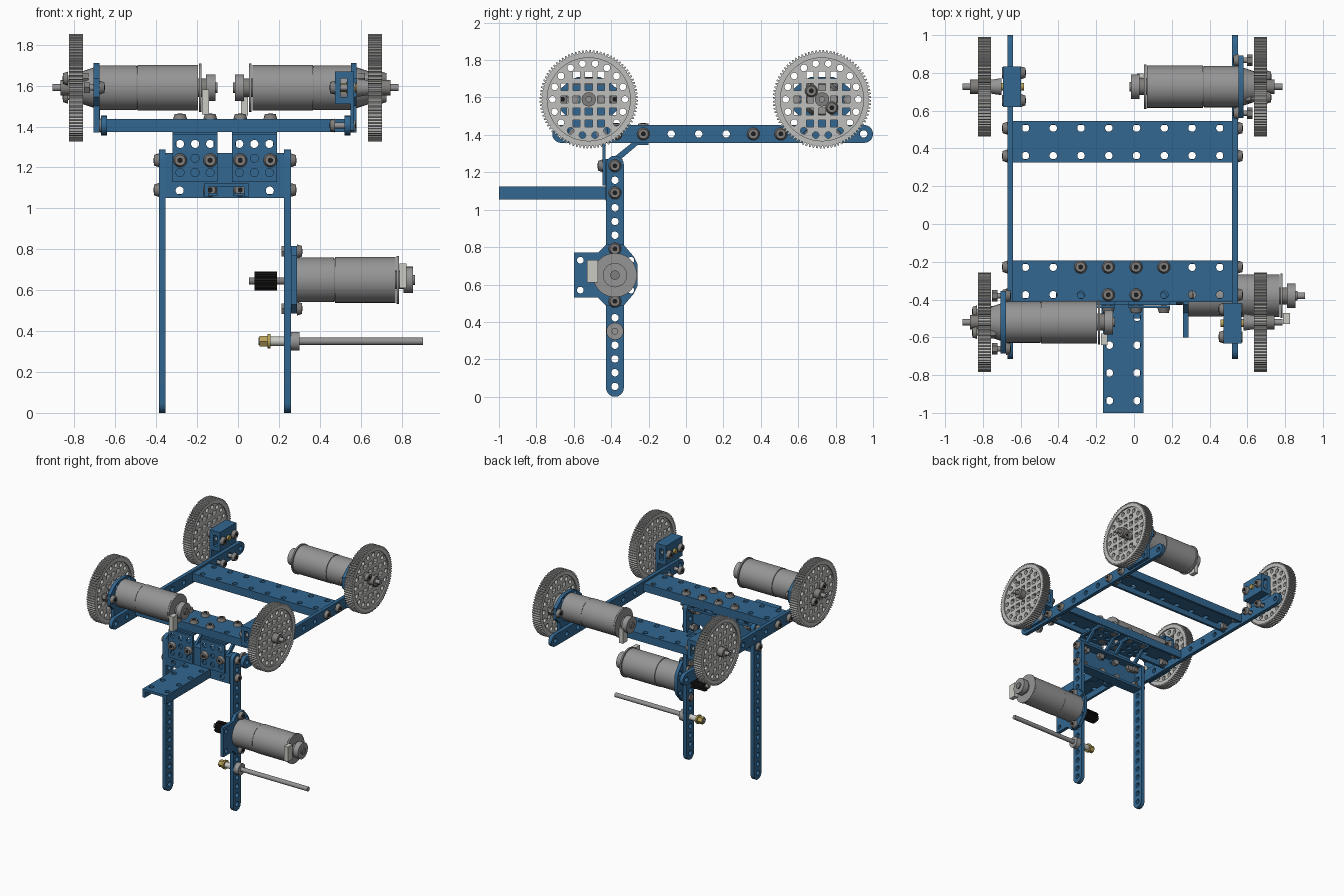
import bpy, bmesh, math
from mathutils import Matrix, Vector

if "Cube" in bpy.data.objects:
    bpy.data.objects.remove(bpy.data.objects["Cube"])

def material(name, r, g, b):
    m = bpy.data.materials.new(name)
    m.use_nodes = True
    m.diffuse_color = (r, g, b, 1)
    m.node_tree.nodes["Principled BSDF"].inputs["Base Color"].default_value = (r, g, b, 1)
    return m

BLUE = material("blue_metal", .032, .135, .28)
GREY = material("motor_grey", .30, .30, .30)
LIGHT = material("gear_grey", .52, .52, .51)
STEEL = material("bolt_steel", .22, .21, .20)
BLACK = material("black_plastic", .012, .012, .012)
BRASS = material("brass", .48, .36, .10)
PALE = material("pale_plastic", .60, .60, .56)

# Plate orientations: facing the side, the front or the top
SIDE = Matrix(((0, 0, 1), (1, 0, 0), (0, 1, 0))).to_4x4()
FRONT = Matrix.Rotation(math.pi / 2, 4, 'X')
TOP = Matrix.Identity(4)
parts = []

def add(name, mesh, mat, matrix=TOP):
    ob = bpy.data.objects.new(name, mesh)
    bpy.context.scene.collection.objects.link(ob)
    mesh.materials.clear()
    mesh.materials.append(mat)
    mesh.transform(matrix)
    parts.append(ob)
    return ob

def circle(c, r, n=14):
    return [(c[0] + r * math.cos(2 * math.pi * i / n), c[1] + r * math.sin(2 * math.pi * i / n)) for i in range(n)]

def rect(x0, x1, y0, y1):
    return [(x0, y0), (x1, y0), (x1, y1), (x0, y1)]

def capsule(p, q, r, n=10):
    a = math.atan2(q[1] - p[1], q[0] - p[0]) - math.pi / 2
    arc = lambda c, s: [(c[0] + r * math.cos(s + math.pi * i / n), c[1] + r * math.sin(s + math.pi * i / n))
                        for i in range(n + 1)]
    return arc(q, a) + arc(p, a + math.pi)

def plate(name, outline, holes, t, mat, orient, pos):
    """Flat plate with cut holes, centred on its thickness."""
    cu = bpy.data.curves.new(name, 'CURVE')
    cu.dimensions = '2D'
    cu.fill_mode = 'BOTH'
    cu.extrude = t / 2
    for loop in [outline] + holes:
        s = cu.splines.new('POLY')
        s.points.add(len(loop) - 1)
        for p, c in zip(s.points, loop):
            p.co = (c[0], c[1], 0, 1)
        s.use_cyclic_u = True
    tmp = bpy.data.objects.new(name, cu)
    bpy.context.scene.collection.objects.link(tmp)
    dg = bpy.context.evaluated_depsgraph_get()
    mesh = bpy.data.meshes.new_from_object(tmp.evaluated_get(dg))
    bpy.data.objects.remove(tmp)
    bm = bmesh.new()
    bm.from_mesh(mesh)
    bmesh.ops.remove_doubles(bm, verts=bm.verts, dist=1e-5)
    bmesh.ops.recalc_face_normals(bm, faces=bm.faces)
    bm.to_mesh(mesh)
    bm.free()
    return add(name, mesh, mat, Matrix.Translation(pos) @ orient)

def rod(name, a, b, r, mat, n=24, r2=None):
    """Cylinder or cone from point a to point b."""
    a, b = Vector(a), Vector(b)
    d = b - a
    bm = bmesh.new()
    bmesh.ops.create_cone(bm, cap_ends=True, segments=n, radius1=r, radius2=r if r2 is None else r2, depth=d.length)
    mesh = bpy.data.meshes.new(name)
    bm.to_mesh(mesh)
    bm.free()
    rot = Vector((0, 0, 1)).rotation_difference(d).to_matrix().to_4x4()
    return add(name, mesh, mat, Matrix.Translation((a + b) / 2) @ rot)

def box(name, x, y, z, mat):
    return plate(name, rect(*x, *y), [], z[1] - z[0], mat, TOP, (0, 0, sum(z) / 2))

def bolt(pos, d, shank=.08):
    """Button-head bolt: head points along d, shank and nut the other way."""
    p, d = Vector(pos), Vector(d)
    rod("bolt_head", p, p + d * .025, .034, STEEL, 16, .026)
    rod("bolt_socket", p + d * .025, p + d * .027, .014, BLACK, 6)
    rod("bolt_shank", p, p - d * shank, .015, GREY, 12)
    rod("bolt_nut", p - d * (shank - .03), p - d * shank, .03, STEEL, 6)

def channel(name, length, width, h, orient, pos, cols, skip=0):
    """C-channel: perforated web plus two flanges hanging behind it."""
    t, w = .02, width / 2
    holes = [circle(((i - (cols - 1) / 2) * .147 + skip, s * .073), .02) for i in range(cols) for s in (-1, 1)]
    M = Matrix.Translation(pos) @ orient
    plate(name + "_web", rect(-length / 2, length / 2, -w, w), holes, t, BLUE, orient, M @ Vector((0, 0, -t / 2)))
    for s in (-1, 1):
        plate(name + "_flange", rect(-length / 2, length / 2, -t / 2, t / 2), [], h - t, BLUE, orient,
              M @ Vector((0, s * (w - t / 2), -(h + t) / 2)))

# Side rails and legs
RAIL_Z, LEG_Y, AX_Z = 1.405, -.38, 1.59
for side, x in (("right", -.656), ("left", .535)):
    plate(side + "_rail", capsule((-.667, 0), (.952, 0), .048),
          [circle((-.667 + .147 * i, 0), .02) for i in range(12)], .03, BLUE, SIDE, (x, 0, RAIL_Z))
    d = math.copysign(1, x)
    for y in (-.375, -.228, .36, .507):
        bolt((x + d * .015, y, RAIL_Z), (d, 0, 0))
for side, x, d in (("right", -.37, -1), ("left", .242, 1)):
    plate(side + "_leg", capsule((0, .048), (0, 1.24), .048),
          [circle((0, .055 + .0735 * i), .02) for i in range(17)], .032, BLUE, SIDE, (x, LEG_Y, 0))
    for z in (1.09, 1.235):
        bolt((x + d * .016, LEG_Y, z), (d, 0, 0))

# Cross channels, upright channel and forward arm
channel("rear_cross_channel", 1.16, .22, .064, TOP, (-.06, .435, 1.437), 8)
channel("front_cross_channel", 1.16, .22, .064, TOP, (-.06, -.302, 1.437), 8)
channel("upright_channel", .58, .22, .09, FRONT, (-.065, -.43, 1.16), 4)
channel("forward_arm", .57, .215, .07, Matrix.Rotation(math.pi / 2, 4, 'Z'), (-.057, -.715, 1.125), 4)

# Angled gussets joining upright and front channels
for x in (-.21, .08):
    dots = [circle((i * .0735, z), .02) for i in (-1, 0, 1) for z in (-.07, 0, .07)]
    plate("gusset_face", rect(-.11, .11, -.115, .115), dots, .015, BLUE, FRONT, (x, -.438, 1.245))
    plate("gusset_top", rect(-.11, .11, -.115, .115), dots, .014, BLUE, TOP, (x, -.315, 1.366))
    for s in (-.1, .1):
        plate("gusset_rib", [(-.43, 1.20), (-.43, 1.245), (-.27, 1.373), (-.20, 1.373), (-.20, 1.345), (-.26, 1.345)],
              [], .018, BLUE, SIDE, (x + s, 0, 0))
for x in (-.283, -.136, .011, .158):
    bolt((x, -.445, 1.235), (0, -1, 0), .07)
    bolt((x, -.228, 1.437), (0, 0, 1))
for x in (-.136, .011):
    bolt((x, -.375, 1.437), (0, 0, 1))
    box("arm_tab", (x - .035, x + .035), (-.5, -.43), (1.06, 1.075), BLUE)
    bolt((x, -.435, 1.09), (0, -1, 0), .07)

# Gear wheels
def wheel(name, x, y, d, collar):
    """Spur gear with perforated web; d points away from the frame."""
    pos, teeth = (x, y, AX_Z), 84
    rim = []
    for i in range(teeth):
        for k, r in ((0, .25), (.3, .25), (.45, .263), (.8, .263)):
            a = 2 * math.pi * (i + k) / teeth
            rim.append((r * math.cos(a), r * math.sin(a)))
    plate(name + "_rim", rim, [circle((0, 0), .222, 60)], .07, LIGHT, SIDE, pos)
    holes = [circle((.194 * math.cos(i * math.pi / 9), .194 * math.sin(i * math.pi / 9)), .018, 12) for i in range(18)]
    for i in range(-2, 3):
        for j in range(-2, 3):
            if 0 < math.hypot(i, j) < 2.3:
                u, v = i * .065, j * .065
                holes.append(rect(u - .019, u + .019, v - .019, v + .019))
    plate(name + "_web", circle((0, 0), .224, 60), holes, .05, LIGHT, SIDE, pos)
    at = lambda o: (x + d * o, y, AX_Z)
    rod(name + "_hub", at(.02), at(.075), .038, STEEL, 20)
    rod(name + "_axle", at(-.1), at(.115), .017, GREY, 12)
    rod(name + "_collar", at(-.09), at(-.03), collar, GREY, 24, collar * .8)

for name, x, y, d, c in (("front_right_gear", -.792, -.52, -1, .1), ("rear_right_gear", -.792, .727, -1, .045),
                         ("front_left_gear", .67, -.52, 1, .045), ("rear_left_gear", .67, .727, 1, .1)):
    wheel(name, x, y, d, c)
for s in (-1, 1):
    bolt((.70, .725 + s * .055, AX_Z - s * .045), (1, 0, 0), .11)
    bolt((-.83, -.52 + s * .055, AX_Z - s * .045), (-1, 0, 0), .1)

# Motors with mounting plates
def motor(name, x, y, z, d, turn, plug):
    """Motor along x; d is the body direction, turn rotates the mount about the axis."""
    at = lambda o: (x + d * o, y, z)
    half = [(-.22, .12), (-.09, .12), (-.045, .165), (.045, .165), (.10, .10), (.12, .06)]
    outline = half + [(u, -v) for u, v in reversed(half)]
    holes = [circle((u, s * .08), .018) for u in (-.185, .085) for s in (-1, 1)]
    plate(name + "_mount", outline, holes, .028, BLUE, SIDE @ Matrix.Rotation(turn, 4, 'Z'), at(.014))
    rod(name + "_gearbox", at(.028), at(.21), .109, GREY, 40)
    rod(name + "_seam", at(.21), at(.214), .106, STEEL, 40)
    rod(name + "_can", at(.214), at(.51), .112, GREY, 40)
    rod(name + "_end_plate", at(.515), at(.527), .118, GREY, 40)
    rod(name + "_neck", at(.5), at(.55), .045, STEEL, 24)
    rod(name + "_encoder", at(.55), at(.595), .065, GREY, 24)
    rod(name + "_tail", at(.595), at(.605), .025, STEEL, 16)
    xs = sorted((x + d * .53, x + d * .565))
    py, pz = y + plug[0], z + plug[1]
    box(name + "_plug", xs, (py - .03, py + .03), (pz - .06, pz + .06), PALE)
    for s in (-1, 1):
        off = Vector((0, s * .14, 0)) if turn else Vector((0, 0, s * .14))
        bolt(Vector(at(.028)) + off, (d, 0, 0), .075)

motor("front_motor", -.706, -.52, AX_Z, 1, math.pi / 2, (-.09, -.07))
motor("rear_motor", .58, .727, AX_Z, -1, math.pi / 2, (.04, -.075))
motor("leg_motor", .26, LEG_Y, .65, 1, 0, (-.12, .02))

# Pinion on the leg motor
rod("pinion_shaft", (.055, LEG_Y, .645), (.28, LEG_Y, .645), .018, STEEL, 12)
cog = [(r * math.cos(a), r * math.sin(a)) for i in range(12) for k, r in ((0, .036), (.4, .036), (.5, .046), (.9, .046))
       for a in [math.pi * (i + k) / 6]]
plate("pinion", cog, [], .11, BLACK, SIDE, (.135, LEG_Y, .645))

# Lower axle through the left leg
rod("lower_axle", (.10, LEG_Y, .35), (.905, LEG_Y, .35), .018, GREY, 16)
rod("axle_collar", (.258, LEG_Y, .35), (.30, LEG_Y, .35), .046, GREY, 24)
rod("axle_spacer", (.155, LEG_Y, .35), (.227, LEG_Y, .35), .023, PALE, 20)
rod("brass_nut", (.105, LEG_Y, .35), (.15, LEG_Y, .35), .029, BRASS, 6)
rod("brass_washer", (.145, LEG_Y, .35), (.158, LEG_Y, .35), .036, BRASS, 20)

# Bearing blocks for the undriven gears
for name, x, y, d in (("front_left", .517, -.525, 1), ("rear_right", -.642, .727, -1)):
    plate(name + "_bearing_block", rect(-.043, .043, -.08, .08), [rect(-.016, .016, -.045, .045)],
          .214, BLUE, FRONT, (x, y, AX_Z))
    plate(name + "_bearing_plate", rect(-.107, .107, -.21, .08), [], .018, BLUE, SIDE, (x + d * .042, y, AX_Z))
    rod(name + "_bearing_shaft", (x - d * .06, y, AX_Z), (x + d * .09, y, AX_Z), .02, BRASS, 16)
    for s in (-.073, .073):
        bolt((x - d * .043, y + s, AX_Z), (-d, 0, 0), .1)
        bolt((x - d * .043, y + s, RAIL_Z), (-d, 0, 0), .1)

# Smooth shading with sharp edges
bpy.ops.object.select_all(action='DESELECT')
for ob in parts:
    ob.select_set(True)
bpy.context.view_layer.objects.active = parts[0]
bpy.ops.object.shade_smooth_by_angle(angle=math.radians(35))
